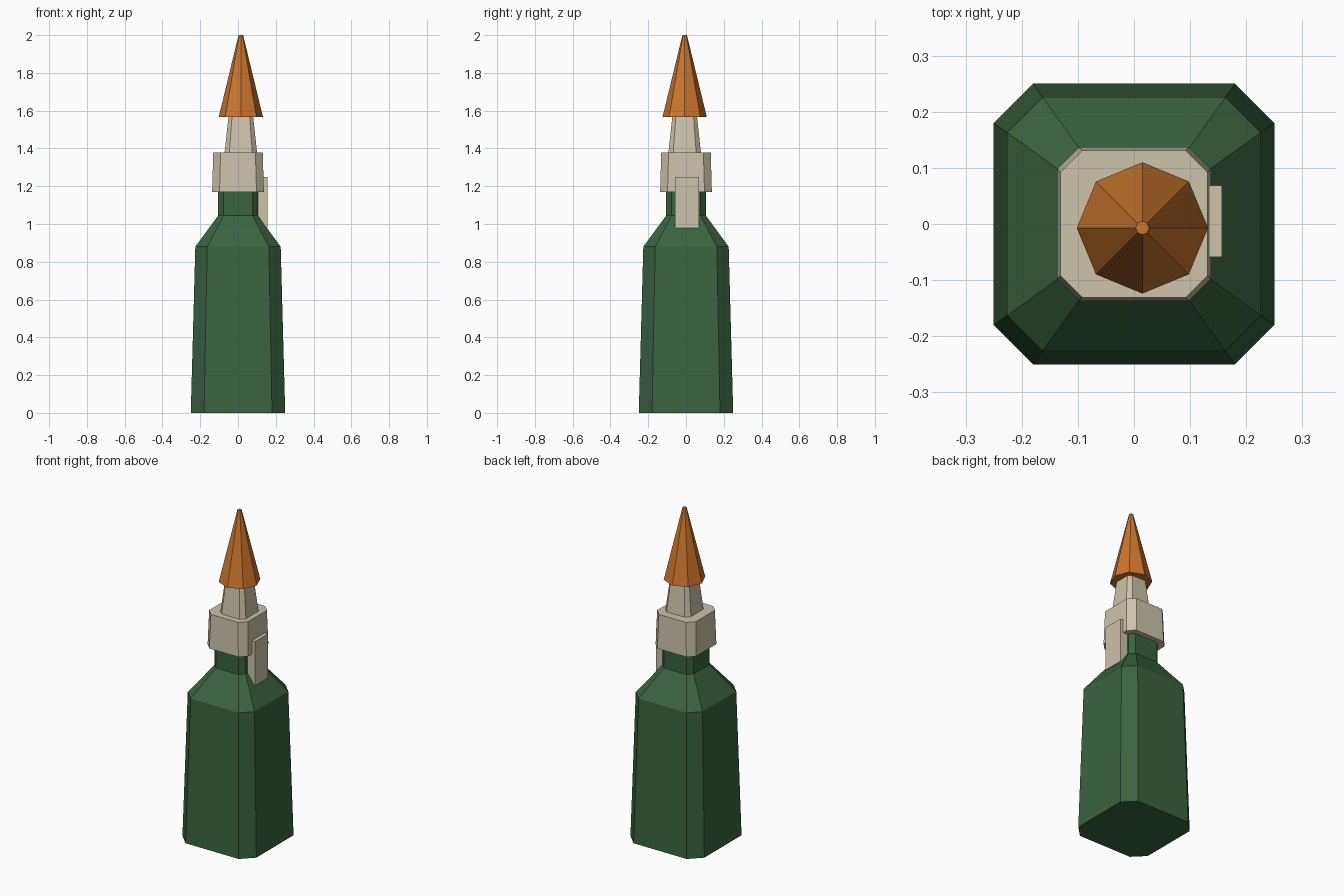
import bpy, bmesh, math

if "Cube" in bpy.data.objects:
    bpy.data.objects.remove(bpy.data.objects["Cube"])


def material(name, rgb):
    m = bpy.data.materials.new(name)
    m.diffuse_color = (*rgb, 1.0)
    m.use_nodes = True
    m.node_tree.nodes["Principled BSDF"].inputs["Base Color"].default_value = m.diffuse_color
    return m


GREEN = material("bottle green", (0.041, 0.125, 0.050))
CREAM = material("cream", (0.610, 0.546, 0.402))
ORANGE = material("orange", (0.604, 0.180, 0.027))


def chamfered(half, corner):
    """Square outline with cut corners."""
    a, b = half, corner
    return [(a, -b), (a, b), (b, a), (-b, a), (-a, b), (-a, -b), (-b, -a), (b, -a)]


def octagon(r):
    """Eight points with corners on the axes."""
    return [(r * math.cos(i * math.pi / 4), r * math.sin(i * math.pi / 4)) for i in range(8)]


def loft(name, sections, mat, centre=(0, 0)):
    """Skin a stack of (height, outline) sections and cap both ends."""
    bm = bmesh.new()
    rings = [[bm.verts.new((x + centre[0], y + centre[1], z)) for x, y in outline]
             for z, outline in sections]
    for low, high in zip(rings, rings[1:]):
        n = len(low)
        for i in range(n):
            j = (i + 1) % n
            bm.faces.new((low[i], low[j], high[j], high[i]))
    bm.faces.new(rings[0][::-1])
    bm.faces.new(rings[-1])
    bmesh.ops.recalc_face_normals(bm, faces=bm.faces)
    mesh = bpy.data.meshes.new(name)
    bm.to_mesh(mesh)
    bm.free()
    mesh.materials.append(mat)
    obj = bpy.data.objects.new(name, mesh)
    bpy.context.collection.objects.link(obj)
    return obj


# Bottle: tapered body, sloped shoulder, straight neck
loft("bottle", [(0.0, chamfered(0.25, 0.18)),
                (0.88, chamfered(0.226, 0.163)),
                (1.045, chamfered(0.105, 0.076)),
                (1.20, chamfered(0.105, 0.076))], GREEN)

# Collar around the neck
loft("collar", [(1.17, chamfered(0.137, 0.098)),
                (1.378, chamfered(0.131, 0.092))], CREAM)

# Nozzle and its cone cap sit slightly off centre
TIP = (0.015, -0.007)
loft("nozzle_base", [(1.36, chamfered(0.088, 0.062)),
                     (1.58, chamfered(0.064, 0.046))], CREAM, TIP)
loft("nozzle_cone", [(1.567, octagon(0.117)),
                     (2.0, octagon(0.012))], ORANGE, TIP)

# Trigger plate on the right side
plate = [(-0.0265, -0.0635), (0.0265, -0.0635), (0.0265, 0.0635), (-0.0265, 0.0635)]
loft("side_trigger", [(0.98, plate), (1.25, plate)], CREAM, (0.13, 0.005))
